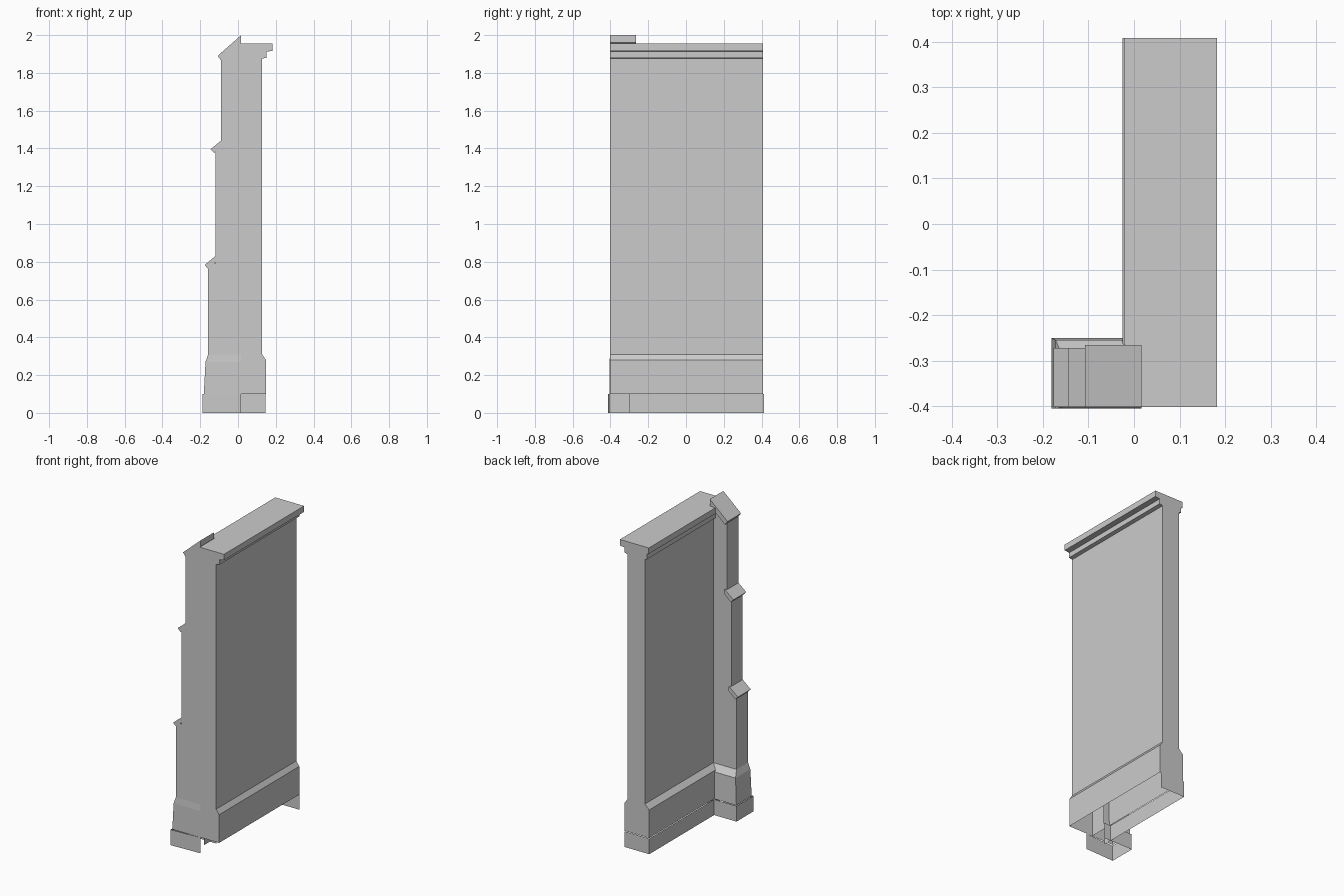
import bpy
import bmesh

cube = bpy.data.objects.get("Cube")
if cube:
    bpy.data.objects.remove(cube, do_unlink=True)

stone = bpy.data.materials.new("grey stone")
stone.use_nodes = True
colour = (0.6, 0.6, 0.6, 1)
stone.diffuse_color = colour
stone.node_tree.nodes["Principled BSDF"].inputs["Base Color"].default_value = colour

FRONT, BACK = -0.402, 0.408


def finish(name, bm, fix_normals=True):
    if fix_normals:
        bmesh.ops.recalc_face_normals(bm, faces=bm.faces)
    mesh = bpy.data.meshes.new(name)
    bm.to_mesh(mesh)
    bm.free()
    mesh.materials.append(stone)
    obj = bpy.data.objects.new(name, mesh)
    bpy.context.collection.objects.link(obj)
    return obj


def prism(name, profile, y0, y1, open_bottom=False):
    """Extrude an (x, z) outline along y; its last edge may be left open."""
    bm = bmesh.new()
    near = [bm.verts.new((x, y0, z)) for x, z in profile]
    far = [bm.verts.new((x, y1, z)) for x, z in profile]
    n = len(profile)
    bm.faces.new(near)
    bm.faces.new(far[::-1])
    for i in range(n - 1 if open_bottom else n):
        j = (i + 1) % n
        bm.faces.new((near[i], far[i], far[j], near[j]))
    return finish(name, bm)


def skirt(name, path, height):
    """Thin upright sheet along an (x, y) path."""
    bm = bmesh.new()
    low = [bm.verts.new((x, y, 0)) for x, y in path]
    high = [bm.verts.new((x, y, height)) for x, y in path]
    for i in range(len(path) - 1):
        bm.faces.new((low[i], low[i + 1], high[i + 1], high[i]))
    return finish(name, bm, False)


def pier(name, rings, inner_x):
    """Three-sided shaft through rings of (outer x, front y, back y, z)."""
    bm = bmesh.new()
    loops = [[bm.verts.new(p) for p in ((inner_x, yb, z), (x, yb, z),
                                        (x, yf, z), (inner_x, yf, z))]
             for x, yf, yb, z in rings]
    for a, b in zip(loops, loops[1:]):
        for i in range(3):
            bm.faces.new((a[i], a[i + 1], b[i + 1], b[i]))
    return finish(name, bm, False)


# Main wall with splayed base and stepped coping
prism("wall", [
    (0.148, 0.1), (0.148, 0.28), (0.127, 0.31), (0.127, 1.875),
    (0.15, 1.88), (0.15, 1.912), (0.182, 1.917), (0.182, 1.955),
    (-0.022, 1.955), (-0.022, 1.917), (-0.01, 1.912), (-0.01, 1.88),
    (0.005, 1.875), (0.005, 0.31), (-0.025, 0.28), (-0.025, 0.1),
], FRONT, BACK, open_bottom=True)

# Plinth sheets under the wall and the buttress
skirt("wall_plinth", [(0.145, 0.413), (-0.029, 0.413), (-0.029, -0.3)], 0.1)
skirt("buttress_plinth", [(0.017, -0.243), (-0.187, -0.243),
                          (-0.187, -0.413), (0.017, -0.405)], 0.1)

# Buttress shaft: base and three receding stages
pier("buttress_base", [
    (-0.181, -0.405, -0.25, 0.1), (-0.172, -0.405, -0.255, 0.27),
    (-0.158, FRONT, -0.285, 0.31)], 0.017)
pier("buttress_lower_stage", [(-0.158, FRONT, -0.285, 0.31),
                              (-0.158, FRONT, -0.285, 0.79)], 0.017)
pier("buttress_middle_stage", [(-0.12, FRONT, -0.287, 0.78),
                               (-0.12, FRONT, -0.287, 1.41)], 0.017)
pier("buttress_upper_stage", [(-0.09, FRONT, -0.285, 1.4),
                              (-0.09, FRONT, -0.285, 1.88),
                              (-0.02, FRONT, -0.285, 1.95)], 0.017)

# Sloping weatherings on the set-backs
for name, x, z in (("lower_weathering", -0.12, 0.83),
                   ("middle_weathering", -0.088, 1.443)):
    prism(name, [(x, z), (x - 0.057, z - 0.047), (x - 0.038, z - 0.067),
                 (x + 0.01, z - 0.025), (x + 0.01, z)], FRONT, -0.272)

# Sloping cap slab on top of the buttress
prism("buttress_cap", [(0.017, 2.0), (-0.108, 1.89), (-0.089, 1.865),
                       (0.017, 1.96)], FRONT, -0.265)
